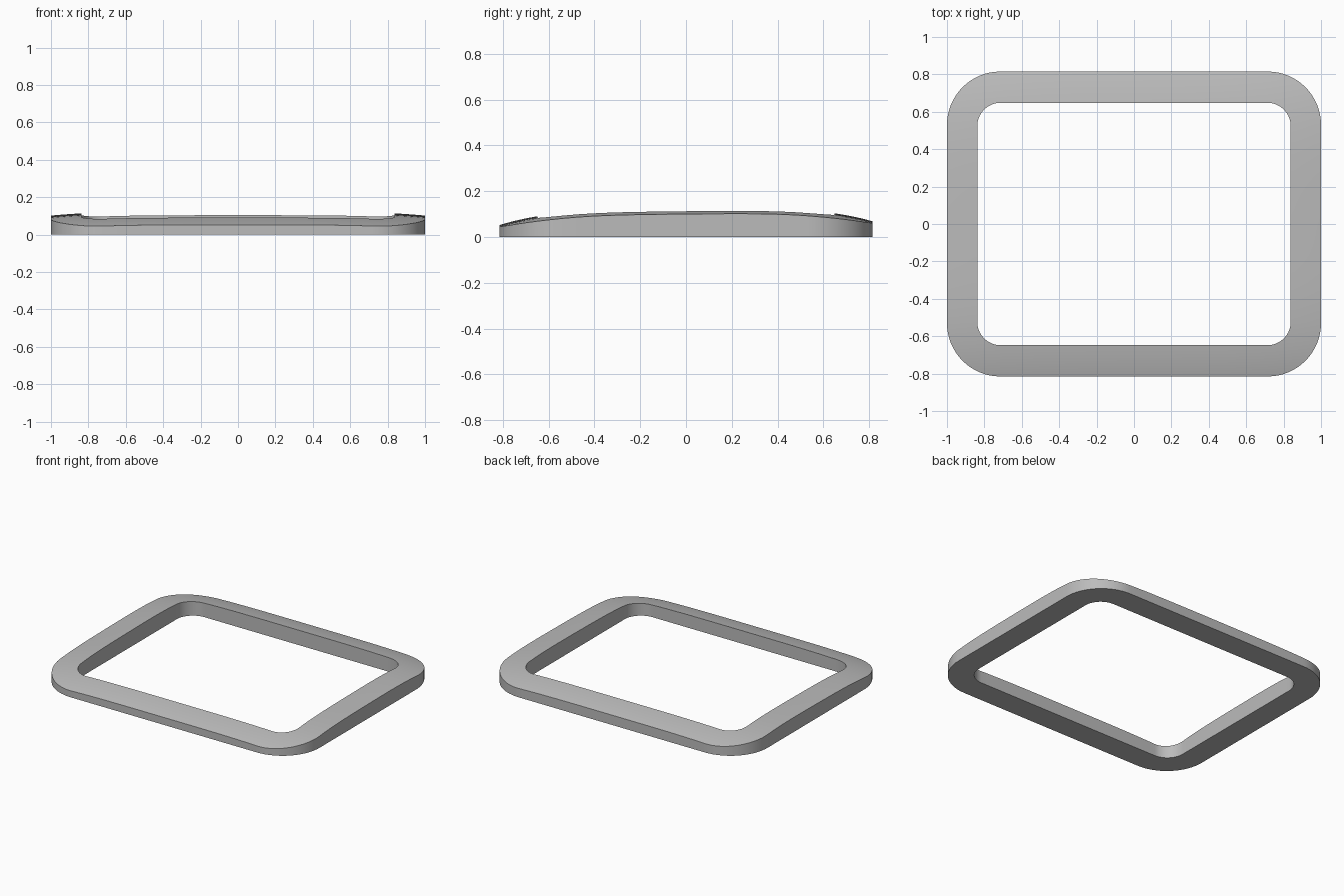
import bpy
import bmesh
from math import sin, cos, pi

cube = bpy.data.objects.get("Cube")
if cube:
    bpy.data.objects.remove(cube)

ARC, STRAIGHT, RINGS = 16, 20, 8


def rounded_outline(hx, hy, r):
    """Evenly divided rounded rectangle, counter-clockwise."""
    pts = []
    corners = [(1, 1), (-1, 1), (-1, -1), (1, -1)]
    for q, (sx, sy) in enumerate(corners):
        for i in range(ARC + 1):
            a = (q + i / ARC) * pi / 2
            pts.append((sx * (hx - r) + r * cos(a), sy * (hy - r) + r * sin(a)))
        # divide the straight run to the next corner
        nx, ny = corners[(q + 1) % 4]
        a = (q + 1) * pi / 2
        end = (nx * (hx - r) + r * cos(a), ny * (hy - r) + r * sin(a))
        x, y = pts[-1]
        for i in range(1, STRAIGHT):
            t = i / STRAIGHT
            pts.append((x + (end[0] - x) * t, y + (end[1] - y) * t))
    return pts


def crown(x, y):
    """Height of the domed, slightly tilted top."""
    return 0.124 + 0.01 * y - 0.024 * x**4 - 0.01 * y**2 - 0.13 * y**4


# Frame ring: domed top, vertical walls, flat underside
outer = rounded_outline(1.0, 0.815, 0.285)
inner = rounded_outline(0.838, 0.648, 0.125)
n = len(outer)
bm = bmesh.new()
loops = [[bm.verts.new((x, y, 0)) for x, y in outer]]
for k in range(RINGS + 1):
    t = k / RINGS
    loop = []
    for (ax, ay), (bx, by) in zip(outer, inner):
        x, y = ax + (bx - ax) * t, ay + (by - ay) * t
        loop.append(bm.verts.new((x, y, crown(x, y))))
    loops.append(loop)
loops.append([bm.verts.new((x, y, 0)) for x, y in inner])
for a, b in zip(loops, loops[1:] + loops[:1]):
    for i in range(n):
        j = (i + 1) % n
        bm.faces.new((a[i], a[j], b[j], b[i]))
bmesh.ops.recalc_face_normals(bm, faces=bm.faces)

mesh = bpy.data.meshes.new("frame_ring")
bm.to_mesh(mesh)
bm.free()
frame = bpy.data.objects.new("frame_ring", mesh)
bpy.context.collection.objects.link(frame)

# Plain grey
grey = bpy.data.materials.new("plain_grey")
grey.use_nodes = True
colour = (0.5, 0.5, 0.5, 1)
grey.diffuse_color = colour
grey.node_tree.nodes["Principled BSDF"].inputs["Base Color"].default_value = colour
mesh.materials.append(grey)

# Smooth curved surfaces, sharp rims
bpy.ops.object.select_all(action='DESELECT')
frame.select_set(True)
bpy.context.view_layer.objects.active = frame
bpy.ops.object.shade_smooth_by_angle(angle=pi / 6)
